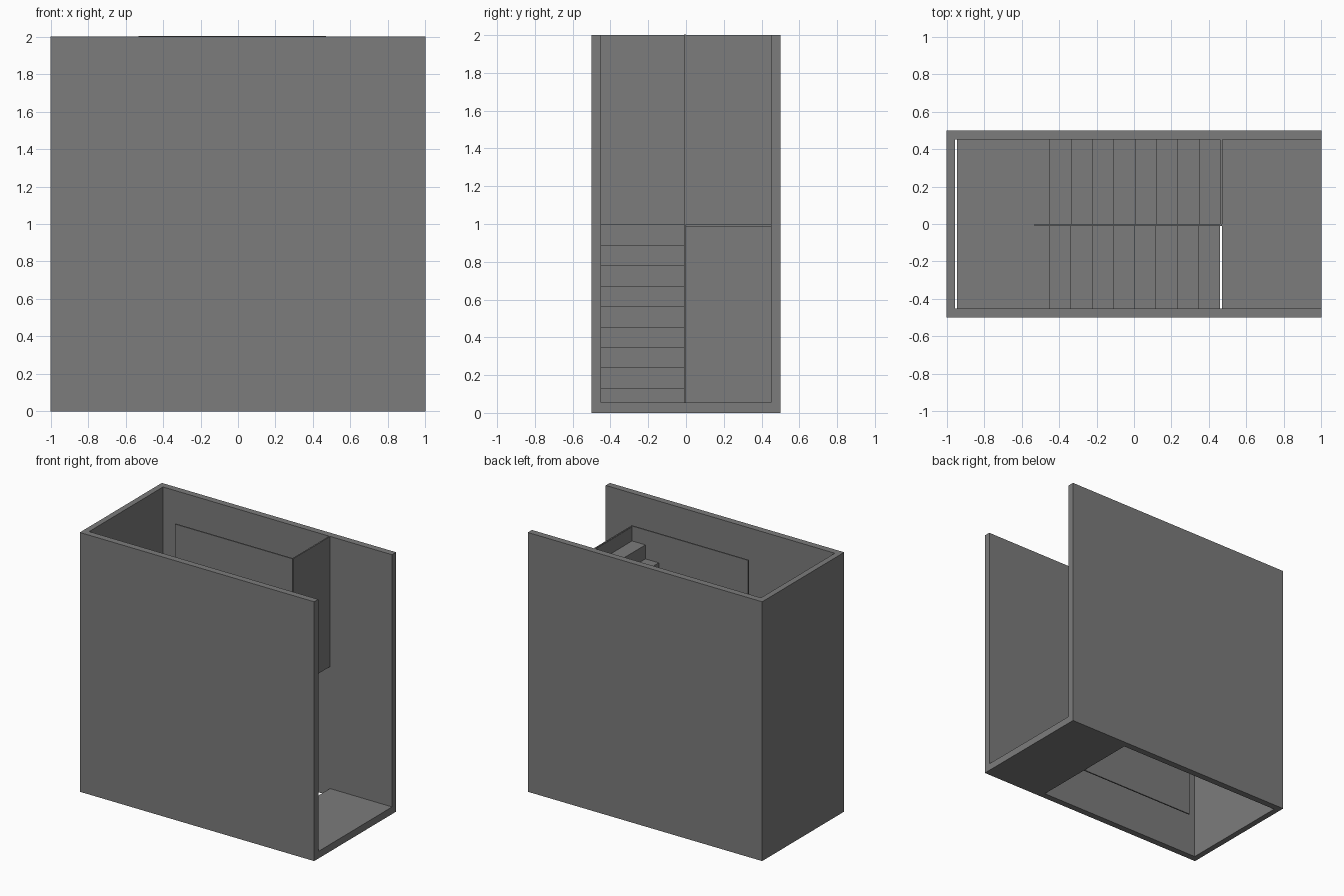
import bpy, bmesh

if "Cube" in bpy.data.objects:
    bpy.data.objects.remove(bpy.data.objects["Cube"])

grey = bpy.data.materials.new("concrete grey")
grey.diffuse_color = (0.2, 0.2, 0.2, 1)
grey.use_nodes = True
grey.node_tree.nodes["Principled BSDF"].inputs["Base Color"].default_value = grey.diffuse_color


def finish(name, bm):
    bmesh.ops.recalc_face_normals(bm, faces=bm.faces)
    me = bpy.data.meshes.new(name)
    bm.to_mesh(me)
    bm.free()
    me.materials.append(grey)
    ob = bpy.data.objects.new(name, me)
    bpy.context.collection.objects.link(ob)
    return ob


def box(name, x0, x1, y0, y1, z0, z1):
    bm = bmesh.new()
    bmesh.ops.create_cube(bm, size=1)
    for v in bm.verts:
        v.co = (x1 if v.co.x > 0 else x0, y1 if v.co.y > 0 else y0, z1 if v.co.z > 0 else z0)
    return finish(name, bm)


def prism(name, profile, y0, y1):
    """Extrude an x-z outline along y."""
    bm = bmesh.new()
    face = bm.faces.new([bm.verts.new((x, y0, z)) for x, z in profile])
    ext = bmesh.ops.extrude_face_region(bm, geom=[face])
    for g in ext["geom"]:
        if isinstance(g, bmesh.types.BMVert):
            g.co.y = y1
    return finish(name, bm)


STEPS, RUN, RISE, T = 9, 0.91, 0.108, 0.01
going = RUN / (STEPS - 1)


def flight(name, x_start, direction, z_first, z_base, y0, y1):
    """Thin folded sheet of risers and treads."""
    top, under = [(x_start, z_base)], [(x_start + direction * T, z_base)]
    for i in range(STEPS):
        x, z = x_start + direction * going * i, z_first + RISE * i
        top.append((x, z))
        under.append((x + direction * T, z - T))
        if i < STEPS - 1:
            top.append((x + direction * going, z))
            under.append((x + direction * (going + T), z - T))
    # the last riser is closed at its own top edge
    under[-1] = (under[-1][0], top[-1][1])
    return prism(name, top + under[::-1], y0, y1)


# Shell: two long walls, one end wall, open at the right
for name, s in (("front_wall", -1), ("back_wall", 1)):
    ys = sorted((0.45 * s, 0.5 * s))
    box(name, -1, 1, ys[0], ys[1], 0, 2)
box("end_wall", -1, -0.955, -0.45, 0.45, 0, 2)

# Ground floor slab and half landing
box("floor_slab", 0.47, 1, -0.45, 0.45, 0, 0.055)
box("half_landing", -0.945, -0.45, -0.45, 0.45, 0.987, 0.997)

# Two flights
flight("lower_flight", 0.46, -1, 0.132, 0.024, -0.45, -0.01)
flight("upper_flight", -0.45, 1, 1.132, 1.0, 0.0, 0.45)

# Divider between flights, and the casing under the upper flight
box("divider_panel", -0.53, 0.47, -0.01, 0.0, 0.0, 2.003)
box("casing_end", 0.462, 0.472, 0.0, 0.45, 0.997, 2.0)
box("casing_underside", -0.45, 0.472, 0.0, 0.45, 0.997, 1.005)
